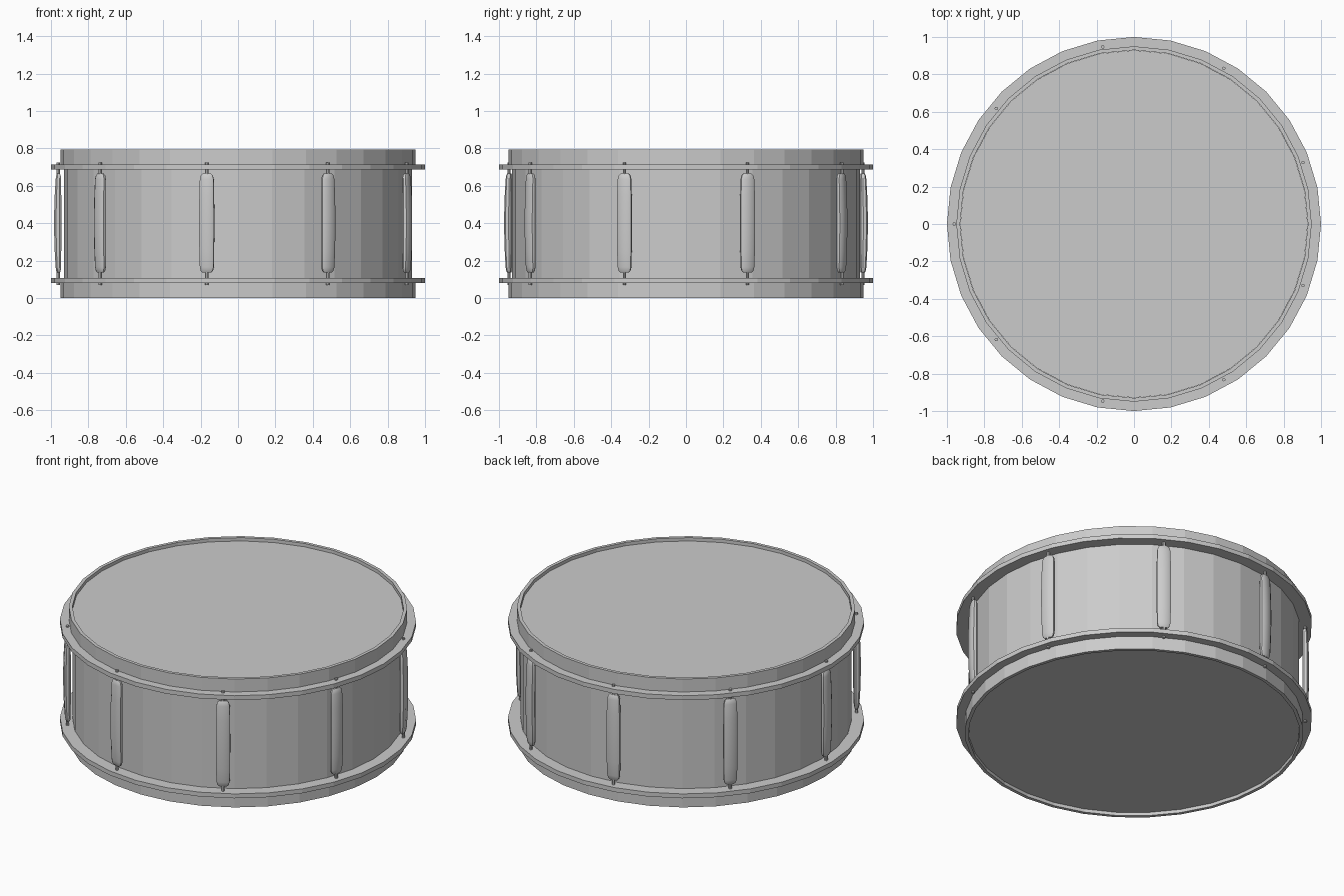
import bpy, bmesh
from math import sin, cos, pi, radians

if "Cube" in bpy.data.objects:
    bpy.data.objects.remove(bpy.data.objects["Cube"])

SIDES, LUGS, H = 32, 9, 0.795


def make(name, bm, smooth=False):
    bmesh.ops.remove_doubles(bm, verts=bm.verts, dist=1e-5)
    bmesh.ops.recalc_face_normals(bm, faces=bm.faces)
    mesh = bpy.data.meshes.new(name)
    bm.to_mesh(mesh)
    bm.free()
    ob = bpy.data.objects.new(name, mesh)
    bpy.context.collection.objects.link(ob)
    if smooth:
        bpy.ops.object.select_all(action='DESELECT')
        bpy.context.view_layer.objects.active = ob
        ob.select_set(True)
        bpy.ops.object.shade_smooth_by_angle(angle=radians(40))
    return ob


def bridge(bm, rings, closed=False):
    """Skin a list of vertex rings; cap the ends unless closed."""
    pairs = list(zip(rings, rings[1:]))
    if closed:
        pairs.append((rings[-1], rings[0]))
    for a, b in pairs:
        n = len(a)
        for i in range(n):
            j = (i + 1) % n
            bm.faces.new((a[i], a[j], b[j], b[i]))
    if not closed:
        bm.faces.new(rings[0])
        bm.faces.new(rings[-1])


def lathe(name, profile, closed=False):
    bm = bmesh.new()
    rings = [[bm.verts.new((r * cos(2 * pi * i / SIDES), r * sin(2 * pi * i / SIDES), z))
              for i in range(SIDES)] for r, z in profile]
    bridge(bm, rings, closed)
    return make(name, bm)


# Shell with both drum heads closing it
lathe("shell_and_heads", [(0.929, 0.02), (0.929, H - 0.02)])

# Flanged hoops: thin wall with an outward flange on the inner side
hoop = [(0.93, 0), (0.95, 0), (0.95, 0.08), (1.0, 0.08), (1.0, 0.107), (0.93, 0.107)]
lathe("bottom_hoop", hoop, True)
lathe("top_hoop", [(r, H - z) for r, z in hoop], True)

# Lug sections: z offset from middle, half width, inner radius, outer radius
half = [(0.05, 0.040, 0.945, 0.983), (0.15, 0.039, 0.945, 0.980),
        (0.235, 0.037, 0.946, 0.975), (0.255, 0.032, 0.948, 0.972),
        (0.265, 0.022, 0.952, 0.968)]
sections = [(-z, w, a, b) for z, w, a, b in reversed(half)] + half

for k in range(LUGS):
    ang = pi + k * 2 * pi / LUGS
    c, s = cos(ang), sin(ang)

    # Tube lug floating just outside the shell
    bm = bmesh.new()
    rings = []
    for z, w, a, b in sections:
        e = (b - a) * 0.28
        pts = [(a, -w + e), (a + e, -w), (b - e, -w), (b, -w + 1.6 * e),
               (b, w - 1.6 * e), (b - e, w), (a + e, w), (a, w - e)]
        rings.append([bm.verts.new((r * c - t * s, r * s + t * c, H / 2 + 0.003 + z))
                      for r, t in pts])
    bridge(bm, rings)
    make(f"lug_{k + 1}", bm, True)

    # Tension rod through lug and both flanges
    bm = bmesh.new()
    rings = [[bm.verts.new((0.961 * c + 0.009 * cos(pi * i / 4),
                            0.961 * s + 0.009 * sin(pi * i / 4), z)) for i in range(8)]
             for z in (0.07, H - 0.07)]
    bridge(bm, rings)
    make(f"tension_rod_{k + 1}", bm, True)
